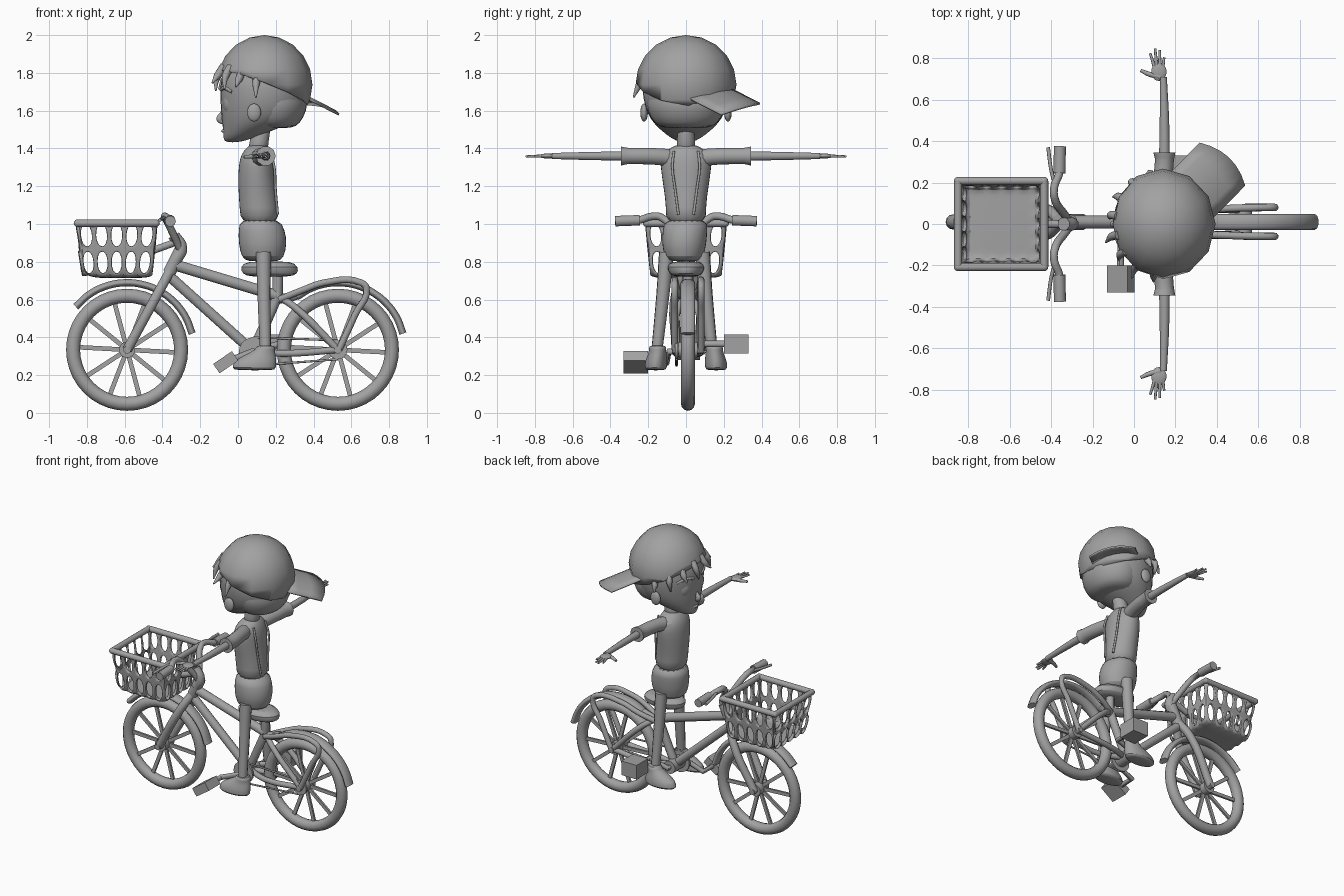
import bpy, bmesh, math
from math import sin, cos, pi, radians
from mathutils import Matrix, Vector

if "Cube" in bpy.data.objects:
    bpy.data.objects.remove(bpy.data.objects["Cube"])

grey = bpy.data.materials.new("plain grey")
grey.use_nodes = True
grey.diffuse_color = (0.36, 0.36, 0.36, 1)
grey.node_tree.nodes["Principled BSDF"].inputs["Base Color"].default_value = grey.diffuse_color
made = []
BY = 0.01  # centre line of the bicycle


def add(name, data):
    ob = bpy.data.objects.new(name, data)
    bpy.context.collection.objects.link(ob)
    if not data.materials:
        data.materials.append(grey)
    made.append(ob)
    return ob


def from_bm(name, bm):
    bmesh.ops.recalc_face_normals(bm, faces=bm.faces)
    me = bpy.data.meshes.new(name)
    bm.to_mesh(me)
    bm.free()
    return add(name, me)


def tube(name, pts, r, radii=None, smooth=True, flat=1.0, y=0.0):
    """Round bar along a path; flat widens it in y."""
    cu = bpy.data.curves.new(name, 'CURVE')
    cu.dimensions, cu.bevel_depth, cu.bevel_resolution = '3D', r, 3
    cu.use_fill_caps, cu.resolution_u = True, 5
    sp = cu.splines.new('BEZIER')
    sp.bezier_points.add(len(pts) - 1)
    for i, (b, p) in enumerate(zip(sp.bezier_points, pts)):
        b.co = p
        b.radius = radii[i] if radii else 1
        b.handle_left_type = b.handle_right_type = 'AUTO' if smooth else 'VECTOR'
    tmp = bpy.data.objects.new("path", cu)
    bpy.context.collection.objects.link(tmp)
    me = bpy.data.meshes.new_from_object(tmp.evaluated_get(bpy.context.evaluated_depsgraph_get()))
    bpy.data.objects.remove(tmp)
    me.materials.clear()
    ob = add(name, me)
    ob.scale.y, ob.location.y = flat, y
    return ob


def loft(name, rings, n=16, sub=1):
    """Stack of ellipses (z, x centre, y centre, x radius, y radius)."""
    bm = bmesh.new()
    loops = [[bm.verts.new((cx + rx * cos(2 * pi * i / n), cy + ry * sin(2 * pi * i / n), z))
              for i in range(n)] for z, cx, cy, rx, ry in rings]
    for a, b in zip(loops, loops[1:]):
        for i in range(n):
            bm.faces.new((a[i], a[(i + 1) % n], b[(i + 1) % n], b[i]))
    bm.faces.new(loops[0])
    bm.faces.new(loops[-1])
    ob = from_bm(name, bm)
    if sub:
        ob.modifiers.new("round", 'SUBSURF').levels = sub
        ob.modifiers["round"].render_levels = sub
    return ob


def ball(name, loc, scale, rot_z=0.0):
    bm = bmesh.new()
    bmesh.ops.create_uvsphere(bm, u_segments=14, v_segments=9, radius=1)
    ob = from_bm(name, bm)
    ob.location, ob.scale, ob.rotation_euler.z = loc, scale, rot_z
    return ob


def disc(name, x, y, z, r, width):
    bm = bmesh.new()
    bmesh.ops.create_cone(bm, cap_ends=True, segments=20, radius1=r, radius2=r, depth=width,
                          matrix=Matrix.Translation((x, y, z)) @ Matrix.Rotation(pi / 2, 4, 'X'))
    return from_bm(name, bm)


def arc(cx, cz, r, a, b, n=8):
    return [(cx + r * cos(radians(a + (b - a) * i / n)), 0, cz + r * sin(radians(a + (b - a) * i / n)))
            for i in range(n + 1)]


# Wheels with ten flat spokes, hubs and mudguards
for side, wx in (("front", -0.587), ("rear", 0.529)):
    bpy.ops.mesh.primitive_torus_add(location=(wx, BY, 0.334), rotation=(pi / 2, 0, 0), major_segments=40,
                                     minor_segments=12, major_radius=0.286, minor_radius=0.037)
    tyre = bpy.context.object
    tyre.name = side + "_tyre"
    tyre.data.materials.append(grey)
    made.append(tyre)
    bm = bmesh.new()
    for k in range(10):
        bmesh.ops.create_cube(bm, size=1, matrix=Matrix.Translation((wx, BY, 0.334))
                              @ Matrix.Rotation(radians(3 + 36 * k), 4, 'Y')
                              @ Matrix.Translation((0.14, 0, 0)) @ Matrix.Diagonal((0.24, 0.014, 0.024, 1)))
    from_bm(side + "_spokes", bm)
    disc(side + "_hub", wx, BY, 0.334, 0.042, 0.1)
    disc(side + "_axle", wx, BY, 0.334, 0.02, 0.17)
    tube(side + "_mudguard", arc(wx, 0.334, 0.355, 14, 140 if side == "front" else 128), 0.02, flat=1.9, y=BY)

# Frame tubes
bracket = (0.08, BY, 0.325)
cluster = (0.21, BY, 0.62)
tube("head_tube", [(-0.365, BY, 0.74), (-0.305, BY, 0.86)], 0.036)
tube("top_tube", [(-0.34, BY, 0.785), cluster], 0.031)
tube("down_tube", [(-0.37, BY, 0.73), bracket], 0.029)
tube("seat_tube", [(0.21, BY, 0.74), cluster, bracket], 0.028, smooth=False)
tube("rear_bridge", [(0.2, BY, 0.6), (0.26, BY, 0.61), (0.33, BY, 0.63)], 0.026)
disc("bottom_bracket", *bracket, 0.045, 0.13)
for s in (1, -1):
    tube("fork_blade", [(-0.587, BY + s * 0.06, 0.334), (-0.42, BY + s * 0.06, 0.64), (-0.355, BY, 0.76)], 0.027)
    tube("chain_stay", [bracket, (0.25, BY + s * 0.055, 0.315), (0.529, BY + s * 0.06, 0.334)], 0.019)
    tube("seat_stay", [cluster, (0.3, BY + s * 0.05, 0.56), (0.529, BY + s * 0.06, 0.334)], 0.019)
    tube("carrier_rail", [(0.22, BY + s * 0.02, 0.6), (0.33, BY + s * 0.055, 0.645), (0.46, BY + s * 0.065, 0.69),
                          (0.65, BY + s * 0.07, 0.69), (0.68, BY + s * 0.07, 0.66),
                          (0.62, BY + s * 0.07, 0.52), (0.535, BY + s * 0.07, 0.335)], 0.018)
    # Handlebar halves, grips and brake levers
    tube("handlebar", [(-0.3, 0, 0.85), (-0.335, s * 0.045, 0.93), (-0.385, s * 0.13, 1.035),
                       (-0.385, s * 0.18, 1.04), (-0.36, s * 0.25, 1.02), (-0.358, s * 0.36, 1.015)], 0.02)
    tube("grip", [(-0.36, s * 0.245, 1.02), (-0.358, s * 0.375, 1.015)], 0.029)
    tube("brake_lever", [(-0.385, s * 0.2, 1.035), (-0.4, s * 0.26, 1.03), (-0.415, s * 0.37, 1.02)], 0.009)
tube("stem", [(-0.33, 0, 0.81), (-0.3, 0, 0.87), (-0.34, 0, 0.94)], 0.033)
tube("basket_bracket", [(-0.34, 0, 0.9), (-0.45, 0, 0.86)], 0.02)

# Saddle
loft("saddle", [(0.72, 0.17, 0, 0.11, 0.06), (0.735, 0.17, 0, 0.15, 0.09), (0.775, 0.165, 0, 0.16, 0.105),
                (0.805, 0.165, 0, 0.12, 0.08)])

# Drive train
disc("chainring", 0.08, BY - 0.06, 0.325, 0.075, 0.015)
disc("rear_sprocket", 0.529, BY - 0.06, 0.334, 0.05, 0.015)
for z0, z1 in ((0.4, 0.384), (0.25, 0.284)):
    tube("chain", [(0.08, BY - 0.06, z0), (0.529, BY - 0.06, z1)], 0.006)
for s, px, pz in ((-1, -0.065, 0.268), (1, 0.22, 0.365)):
    tube("crank", [(0.08, 0, 0.325), (0.08, s * 0.09, 0.325), (px, s * 0.1, pz), (px, s * 0.22, pz)],
         0.018, smooth=False)
    bm = bmesh.new()
    bmesh.ops.create_cube(bm, size=1, matrix=Matrix.Translation((px, s * 0.265, pz))
                          @ Matrix.Rotation(-0.6 if s < 0 else 0.0, 4, 'Y') @ Matrix.Diagonal((0.12, 0.13, 0.06 if s < 0 else 0.1, 1)))
    from_bm("pedal", bm)

# Basket: open box with rows of oval holes
bm = bmesh.new()
bx, low, high = -0.642, 0.725, 1.01


def half(h):
    return 0.18 + 0.027 * h


for k in range(4):
    turn = Matrix.Rotation(k * pi / 2, 3, 'Z')
    for v in bmesh.ops.create_grid(bm, x_segments=5, y_segments=2, size=1)["verts"]:
        h = (v.co.y + 1) / 2
        v.co = turn @ Vector((v.co.x * half(h), -half(h), low + (high - low) * h))
cells = list(bm.faces)
bmesh.ops.inset_individual(bm, faces=cells, thickness=0.013)
bmesh.ops.delete(bm, geom=cells, context='FACES')
for v in bmesh.ops.create_grid(bm, x_segments=5, y_segments=5, size=half(0))["verts"]:
    v.co.z = low
bmesh.ops.remove_doubles(bm, verts=bm.verts, dist=0.0005)
bmesh.ops.translate(bm, verts=bm.verts, vec=(bx, 0, 0))
basket = from_bm("basket", bm)
wall = basket.modifiers.new("wall", 'SOLIDIFY')
wall.thickness, wall.offset = 0.022, 0
basket.modifiers.new("round", 'SUBSURF').levels = 2
for k in range(4):
    p = [Matrix.Rotation(k * pi / 2, 3, 'Z') @ Vector((t * 0.208, -0.208, 1.004)) + Vector((bx, 0, 0)) for t in (-1, 1)]
    tube("basket_rim", p, 0.02)
    ball("basket_corner", p[0], (0.02, 0.02, 0.02))

# Rider: torso, shorts, neck
loft("torso", [(1.0, 0.115, 0, 0.105, 0.115), (1.08, 0.112, 0, 0.105, 0.105), (1.2, 0.1, 0, 0.102, 0.122),
               (1.31, 0.098, 0, 0.098, 0.14), (1.37, 0.1, 0, 0.085, 0.135), (1.405, 0.105, 0, 0.06, 0.08),
               (1.42, 0.108, 0, 0.045, 0.05)])
loft("shorts", [(0.8, 0.135, -0.01, 0.08, 0.07), (0.82, 0.13, -0.01, 0.115, 0.105), (0.9, 0.132, -0.01, 0.132, 0.122),
                (0.97, 0.125, -0.005, 0.125, 0.12), (1.03, 0.115, 0, 0.108, 0.118)])
loft("neck", [(1.38, 0.105, 0, 0.06, 0.06), (1.43, 0.11, 0, 0.048, 0.045), (1.54, 0.13, 0, 0.055, 0.05)])
for s in (1, -1):
    tube("vest_seam", [(0.17, s * 0.065, 1.385), (0.192, s * 0.072, 1.3), (0.197, s * 0.06, 1.2),
                       (0.21, s * 0.04, 1.05)], 0.007)
    # Arms and hands
    tube("sleeve", [(0.11, s * 0.08, 1.35), (0.13, s * 0.17, 1.358), (0.147, s * 0.31, 1.36),
                    (0.147, s * 0.345, 1.36)], 0.048, radii=[1, 0.95, 0.95, 1.1])
    tube("forearm", [(0.147, s * 0.3, 1.36), (0.147, s * 0.5, 1.36), (0.142, s * 0.71, 1.36)],
         0.024, radii=[1.1, 0.95, 0.7])
    ball("palm", (0.12, s * 0.735, 1.36), (0.038, 0.045, 0.013))
    for bx0, tx, ty in ((0.1, 0.078, 0.825), (0.11, 0.102, 0.848), (0.125, 0.124, 0.84), (0.138, 0.146, 0.805)):
        tube("finger", [(bx0, s * 0.755, 1.36), (tx, s * ty, 1.358)], 0.009, radii=[1, 0.65])
    tube("thumb", [(0.13, s * 0.71, 1.36), (0.07, s * 0.725, 1.357), (0.032, s * 0.742, 1.354)],
         0.013, radii=[1.1, 0.9, 0.6])
    # Legs and shoes
    tube("leg", [(0.135, s * 0.095 - 0.008, 0.85), (0.138, s * 0.115 - 0.008, 0.62), (0.145, s * 0.145 - 0.008, 0.34)],
         0.035, radii=[1.15, 1, 0.85])
    loft("shoe", [(0.225, 0.09, s * 0.16, 0.1, 0.045), (0.235, 0.085, s * 0.16, 0.12, 0.062),
                  (0.275, 0.09, s * 0.158, 0.115, 0.06), (0.31, 0.12, s * 0.152, 0.08, 0.05),
                  (0.335, 0.145, s * 0.15, 0.05, 0.045), (0.36, 0.148, s * 0.15, 0.053, 0.05)])
    # Ears and eyes
    ball("ear", (0.085, s * 0.222, 1.59), (0.038, 0.02, 0.048))
    ball("eye", (-0.052, s * 0.09, 1.64), (0.022, 0.042, 0.05), s * -0.5)
    tube("eyebrow", [(-0.088, s * 0.04, 1.71), (-0.07, s * 0.1, 1.72), (-0.03, s * 0.15, 1.7)], 0.01)

# Head, nose and mouth
loft("head", [(1.432, -0.03, 0, 0.035, 0.03), (1.45, -0.005, 0, 0.075, 0.075), (1.5, 0.06, 0, 0.14, 0.14),
              (1.55, 0.115, 0, 0.205, 0.19), (1.62, 0.14, 0, 0.235, 0.222), (1.72, 0.14, 0, 0.242, 0.24),
              (1.82, 0.14, 0, 0.225, 0.225), (1.9, 0.14, 0, 0.14, 0.14)], n=18)
loft("back_hair", [(1.505, 0.19, 0, 0.1, 0.12), (1.53, 0.19, 0, 0.14, 0.175), (1.6, 0.19, 0, 0.18, 0.21),
                   (1.68, 0.19, 0, 0.185, 0.225), (1.74, 0.19, 0, 0.12, 0.15)])
tube("nose", [(-0.07, 0, 1.61), (-0.09, 0, 1.575), (-0.098, 0, 1.555), (-0.07, 0, 1.535)], 0.018, radii=[0.4, 0.8, 1, 0.6])
tube("mouth", [(-0.06, -0.035, 1.495), (-0.08, 0, 1.492), (-0.06, 0.035, 1.495)], 0.009)


def brim_height(x, y):
    return 1.715 - 0.38 * (x - 0.14) - 0.13 * y


# Hair locks under the front of the cap
for i, a in enumerate((-80, -58, -36, -14, 10, 32, 54, 76)):
    c, s = -cos(radians(a)), sin(radians(a))
    z = brim_height(0.14 + 0.23 * c, 0.23 * s)
    out = 0.285 if i % 2 else 0.262
    tube("hair_lock", [(0.14 + 0.22 * c, 0.22 * s, z + 0.03), (0.14 + 0.255 * c, 0.25 * s, z - 0.02),
                       (0.14 + out * c, out * s - 0.02, z - 0.06 - 0.03 * (i % 2 == 0))],
         0.022, radii=[1, 0.9, 0.2])

# Cap dome, cut along its tilted edge
bm = bmesh.new()
bmesh.ops.create_uvsphere(bm, u_segments=12, v_segments=10, radius=0.262,
                          matrix=Matrix.Translation((0.14, 0, 1.738)) @ Matrix.Diagonal((0.97, 1.02, 1, 1)))
bmesh.ops.bisect_plane(bm, geom=bm.verts[:] + bm.edges[:] + bm.faces[:], plane_co=(0.14, 0, 1.715),
                       plane_no=(0.38, 0.13, 1), clear_inner=True)
cap = from_bm("cap_dome", bm)
cap.modifiers.new("cloth", 'SOLIDIFY').thickness = 0.012

# Cap visor, arched and turned to one side
bm = bmesh.new()
for v in bmesh.ops.create_grid(bm, x_segments=6, y_segments=3, size=1)["verts"]:
    u, f = v.co.x, (v.co.y + 1) / 2
    reach = -0.06 + f * (0.235 + 0.045 * (1 - u * u))
    x, y = 0.305 + u * 0.11 + reach * 0.7, 0.165 - u * 0.104 + reach * 0.71
    v.co = (x, y, brim_height(x, y) + 0.045 + 0.03 * (1 - u * u))
visor = from_bm("cap_visor", bm)
visor.modifiers.new("cloth", 'SOLIDIFY').thickness = 0.012

# Smooth shading with sharp edges kept
bpy.ops.object.select_all(action='DESELECT')
for ob in made:
    ob.select_set(True)
bpy.context.view_layer.objects.active = made[0]
bpy.ops.object.shade_smooth_by_angle(angle=radians(40))
